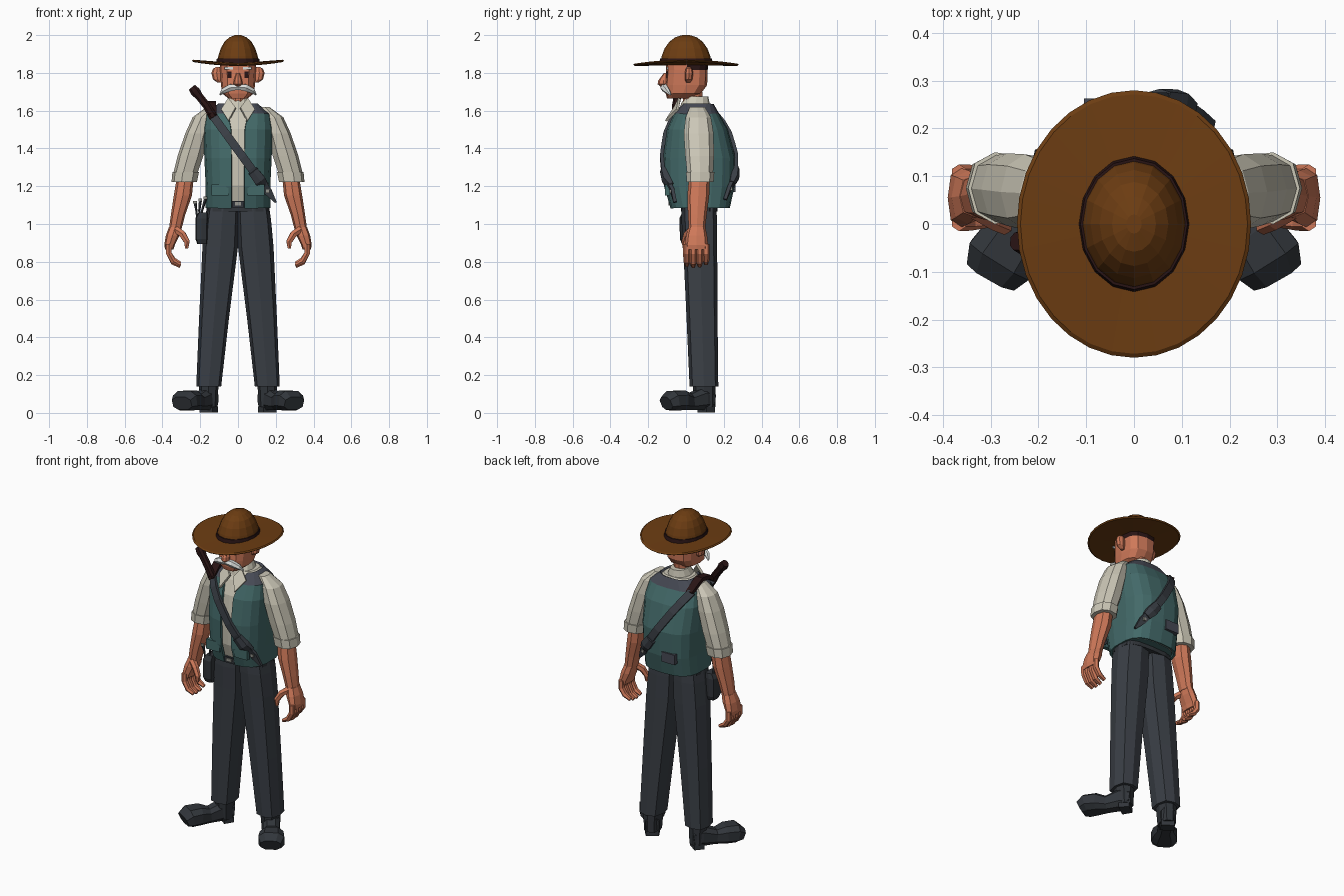
import bpy, bmesh, math
from mathutils import Vector

COL = dict(hat_brown=(.15, .046, .006), dark_brown=(.022, .007, .007), skin=(.62, .19, .10),
           shirt_cream=(.60, .57, .47), vest_teal=(.056, .142, .14), slate=(.062, .068, .09),
           trouser_grey=(.042, .049, .06), shoe_grey=(.031, .036, .043),
           white=(.72, .74, .72), metal=(.3, .3, .27))
MAT = {}
for k, c in COL.items():
    MAT[k] = bpy.data.materials.new(k)
    MAT[k].diffuse_color = (*c, 1)


def skin(name, rings, mats, closed=True, caps=True, rule=None, thick=0):
    """Bridge a list of point rings into one object."""
    bm = bmesh.new()
    vs = [[bm.verts.new(p) for p in r] for r in rings]
    n = len(vs[0])
    for a, b in zip(vs, vs[1:]):
        for i in range(n if closed else n - 1):
            j = (i + 1) % n
            bm.faces.new((a[i], a[j], b[j], b[i]))
    if caps:
        bm.faces.new(vs[0])
        bm.faces.new(vs[-1])
    bmesh.ops.recalc_face_normals(bm, faces=bm.faces)
    bm.normal_update()
    if rule:
        for f in bm.faces:
            f.material_index = rule(f.calc_center_median(), f.normal)
    me = bpy.data.meshes.new(name)
    bm.to_mesh(me)
    bm.free()
    for m in mats.split():
        me.materials.append(MAT[m])
    ob = bpy.data.objects.new(name, me)
    bpy.context.collection.objects.link(ob)
    if thick:
        mod = ob.modifiers.new("thickness", 'SOLIDIFY')
        mod.thickness, mod.offset = thick, 0
    return ob


def sup(a, b, n, p, t0=0.0):
    """Superellipse outline."""
    out = []
    for i in range(n):
        t = t0 + 2 * math.pi * i / n
        c, s = math.cos(t), math.sin(t)
        out.append((math.copysign(a * abs(c) ** (2 / p), c), math.copysign(b * abs(s) ** (2 / p), s)))
    return out


def loft(name, rows, mats, n=10, p=2.5, s=1, rule=None):
    """Stack of level rings: rows of (z, x, y, rx, ry)."""
    rings = [[(s * (x + u), y + v, z) for u, v in sup(rx, ry, n, p)] for z, x, y, rx, ry in rows]
    return skin(name, rings, mats, rule=rule)


def tube(name, rows, mats, n=6, p=2, s=1, ref=(0, 0, 1)):
    """Sweep along a path: rows of (x, y, z, half width, half depth)."""
    P = [Vector(r[:3]) for r in rows]
    rings = []
    for i, r in enumerate(rows):
        t = (P[min(i + 1, len(P) - 1)] - P[max(i - 1, 0)]).normalized()
        side = t.cross(Vector(ref)).normalized()
        up = side.cross(t)
        pts = [P[i] + side * u + up * v for u, v in sup(r[3], r[4], n, p, math.pi / n)]
        rings.append([(s * q.x, q.y, q.z) for q in pts])
    return skin(name, rings, mats)


def box(name, c, d, mat):
    x, y, z = c
    return skin(name, [[(x + i * d[0] / 2, y + j * d[1] / 2, z + k * d[2] / 2)
                        for i, j in ((-1, -1), (1, -1), (1, 1), (-1, 1))] for k in (-1, 1)], mat)


# Hat: curled brim, band and crown
def brim(f, dz):
    return [(x, y, 1.843 + dz + .022 * (x / .245) ** 2) for x, y in sup(.245 * f, .28 * f, 32, 2)]


skin("hat_brim", [brim(.3, -.004), brim(.97, -.006), brim(1, 0), brim(.97, .006), brim(.3, .012)], "hat_brown")
loft("hat_crown", [(1.845, 0, 0, .114, .138), (1.89, 0, 0, .104, .128), (1.93, 0, 0, .091, .113),
                   (1.965, 0, 0, .072, .088), (1.988, 0, 0, .046, .058), (2.0, 0, 0, .016, .02)], "hat_brown", 16, 2)
loft("hat_band", [(1.848, 0, 0, .118, .143), (1.875, 0, 0, .112, .137)], "dark_brown", 16, 2)

# Head and face
loft("head", [(1.665, 0, -.045, .05, .055), (1.69, 0, -.015, .083, .093), (1.735, 0, 0, .09, .112),
              (1.815, 0, .005, .095, .11), (1.85, 0, .005, .095, .113)], "skin dark_brown", 12, 2.8,
     rule=lambda c, nn: int(c.z > 1.82 and c.y > -.02))
loft("neck", [(1.58, 0, .035, .045, .05), (1.70, 0, .035, .046, .055)], "skin", 10, 2)
loft("nose", [(1.728, 0, -.115, .012, .02), (1.74, 0, -.12, .024, .03), (1.76, 0, -.118, .022, .029),
              (1.80, 0, -.105, .009, .012)], "skin", 8, 2)
for s in (-1, 1):
    loft("ear", [(1.748, .095, .012, .012, .01), (1.765, .108, .014, .024, .02), (1.80, .113, .016, .028, .022),
                 (1.822, .11, .016, .022, .017), (1.832, .105, .014, .009, .008)], "skin", 8, 2, s)
    box("eye", (s * .045, -.099, 1.79), (.019, .009, .034), "dark_brown")
    box("eyebrow", (s * .048, -.1, 1.825), (.045, .009, .012), "white")
    tube("moustache", [(0, -.116, 1.725, .016, .02), (.04, -.116, 1.722, .021, .02),
                       (.075, -.1, 1.706, .016, .016), (.096, -.082, 1.684, .004, .005)],
         "white", 6, 2, s, (0, 1, 0))

# Torso: shirt inside an open vest
BODY = [(1.085, .075, .165, .15), (1.2, .07, .165, .18), (1.35, .07, .172, .185),
        (1.5, .06, .178, .155), (1.58, .055, .165, .115), (1.632, .06, .1, .08)]
loft("shirt_body", [(z + .004, 0, y, rx - .012, ry - .012) for z, y, rx, ry in BODY],
     "shirt_cream vest_teal", 20, 3, rule=lambda c, nn: int(nn.z < -.9))
vest = []
for (z, y, rx, ry), gap in zip(BODY, (.034, .034, .034, .036, .05, .07)):
    a = math.asin((gap / rx) ** 1.5)
    row = []
    for i in range(19):
        t = a + (2 * math.pi - 2 * a) * i / 18
        sn, cs = math.sin(t), math.cos(t)
        row.append((math.copysign(rx * abs(sn) ** (2 / 3), sn), y - math.copysign(ry * abs(cs) ** (2 / 3), cs), z))
    vest.append(row)
skin("vest", vest, "vest_teal slate", closed=False, caps=False, thick=.014,
     rule=lambda c, nn: int(c.z > 1.565))
loft("collar_band", [(1.60, 0, .05, .085, .085), (1.64, 0, .05, .066, .075), (1.675, 0, .058, .05, .06)],
     "shirt_cream", 12, 2.2)
for s in (-1, 1):
    skin("collar_flap", [[(s * .012, -.06, 1.615), (s * .05, -.035, 1.665)],
                         [(s * .05, -.105, 1.545), (s * .088, -.045, 1.605)]],
         "shirt_cream", closed=False, caps=False, thick=.014)
    box("vest_pocket", (s * .095, -.098, 1.18), (.09, .025, .06), "vest_teal")
box("back_pouch", (-.06, .245, 1.2), (.09, .035, .06), "slate")

for s in (-1, 1):
    # Arms: sleeve, rolled cuff, forearm
    loft("sleeve", [(1.62, .135, .06, .03, .04), (1.565, .18, .065, .06, .068), (1.48, .215, .067, .064, .08),
                    (1.36, .25, .072, .07, .077), (1.24, .285, .075, .064, .068)], "shirt_cream", 9, 2.3, s)
    loft("sleeve_cuff", [(1.222, .283, .075, .069, .072), (1.275, .275, .075, .072, .076)], "shirt_cream", 9, 2.4, s)
    loft("forearm", [(1.24, .28, .07, .045, .055), (1.15, .292, .065, .048, .058), (1.05, .317, .06, .038, .05),
                     (.97, .333, .058, .033, .043)], "skin", 8, 2.3, s)
    loft("palm", [(.985, .332, .058, .033, .044), (.94, .346, .056, .036, .056), (.89, .362, .055, .028, .062),
                  (.865, .364, .055, .022, .06)], "skin", 8, 2.6, s)
    for i in range(4):
        y, k = .004 + .034 * i, (0, -.006, -.004, .008)[i]
        tube("finger", [(.366, y, .895, .017, .019), (.366, y, .845, .017, .019),
                        (.342, y, .802 + k, .016, .018), (.305, y, .782 + k, .011, .012)], "skin", 6, 2, s, (0, 1, 0))
    tube("thumb", [(.33, .03, .97, .022, .022), (.293, .006, .945, .02, .02), (.27, -.006, .905, .017, .017),
                   (.272, -.008, .87, .009, .009)], "skin", 6, 2, s, (0, 1, 0))
    # Legs and out-turned shoes
    loft("trouser_leg", [(.14, .155, .095, .066, .076), (.5, .127, .085, .079, .082), (.88, .094, .075, .094, .09),
                         (1.02, .085, .07, .09, .094), (1.11, .077, .068, .085, .092)], "trouser_grey", 8, 3, s)
    loft("shoe_ankle", [(.03, .155, .1, .045, .055), (.15, .155, .095, .052, .06)], "shoe_grey", 8, 2.3, s)
    tube("shoe", [(.135, .135, .068, .04, .05), (.165, .09, .075, .05, .062), (.212, .02, .058, .048, .045),
                  (.247, -.025, .066, .07, .055), (.28, -.075, .065, .077, .055), (.297, -.105, .05, .06, .038)],
         "shoe_grey", 8, 2.8, s)
    tube("shoe_heel", [(.136, .133, .018, .044, .018), (.17, .085, .018, .05, .018)], "shoe_grey", 4, 4, s)

# Belt, buckle and hip holster with tools
loft("belt", [(1.065, 0, .07, .166, .096), (1.1, 0, .07, .164, .096)], "shoe_grey", 16, 3.5)
box("belt_buckle", (0, -.07, 1.105), (.062, .03, .036), "shoe_grey")
box("buckle_plate", (0, -.088, 1.107), (.034, .008, .018), "metal")
loft("holster", [(.895, -.19, .01, .026, .032), (.92, -.193, .01, .032, .042), (1.03, -.193, .01, .033, .045),
                 (1.06, -.185, .015, .024, .035)], "shoe_grey", 8, 4)
for i, (x, y) in enumerate(((-.215, -.01), (-.2, .025), (-.185, 0))):
    tube("holster_tool", [(x, y, 1.02, .006, .006), (x - .006, y, 1.07, .006, .006),
                          (x + .012 * (i - 1), y - .01, 1.11 + .012 * i, .009, .005)],
         "shoe_grey metal", 5, 2, 1, (0, 1, 0))
    box("tool_tip", (x + .012 * (i - 1), y - .01, 1.115 + .012 * i), (.02, .008, .014), "metal")


# Diagonal strap following the vest, front and back
def body_y(x, z, side):
    for (z0, y0, a0, b0), (z1, y1, a1, b1) in zip(BODY, BODY[1:]):
        if z <= z1 or z1 == BODY[-1][0]:
            f = max(0, min(1, (z - z0) / (z1 - z0)))
            y, a, b = y0 + f * (y1 - y0), a0 + f * (a1 - a0), b0 + f * (b1 - b0)
            return y + side * (b * (1 - min(abs(x) / a, .84) ** 3) ** (1 / 3) + .014)


def strap(name, side, x1, z1):
    rows = []
    for i in range(9):
        f = i / 8
        x, z = -.145 + f * (x1 + .145), 1.59 + f * (z1 - 1.59)
        rows.append((x, body_y(x, z, side), z, .026 if i < 8 else .006, .011))
    tube(name, rows, "trouser_grey", 4, 4, 1, (0, 1, 0))
    x, y, z = rows[6][:3]
    tube(name + "_pouch", [(x - .035, body_y(x - .035, z + .047, side), z + .047, .03, .018),
                           (x, y, z, .034, .026), (x + .025, body_y(x + .025, z - .033, side), z - .033, .026, .016)],
         "trouser_grey", 6, 3, 1, (0, 1, 0))
    box(name + "_tip", (rows[7][0], rows[7][1] + side * .011, rows[7][2]), (.018, .012, .018), "metal")


strap("front_strap", -1, .2, 1.115)
strap("back_strap", 1, .165, 1.13)
tube("shoulder_strap", [(-.135, -.07, 1.575, .026, .012), (-.14, 0, 1.63, .028, .014), (-.14, .07, 1.64, .028, .014),
                        (-.135, .16, 1.585, .026, .012)], "dark_brown", 4, 4)
tube("handle", [(-.13, -.06, 1.565, .025, .018), (-.165, -.055, 1.625, .022, .02), (-.205, -.045, 1.675, .022, .02),
                (-.225, -.04, 1.70, .028, .026), (-.243, -.036, 1.722, .022, .02)], "dark_brown", 8, 2.4, 1, (0, 1, 0))
